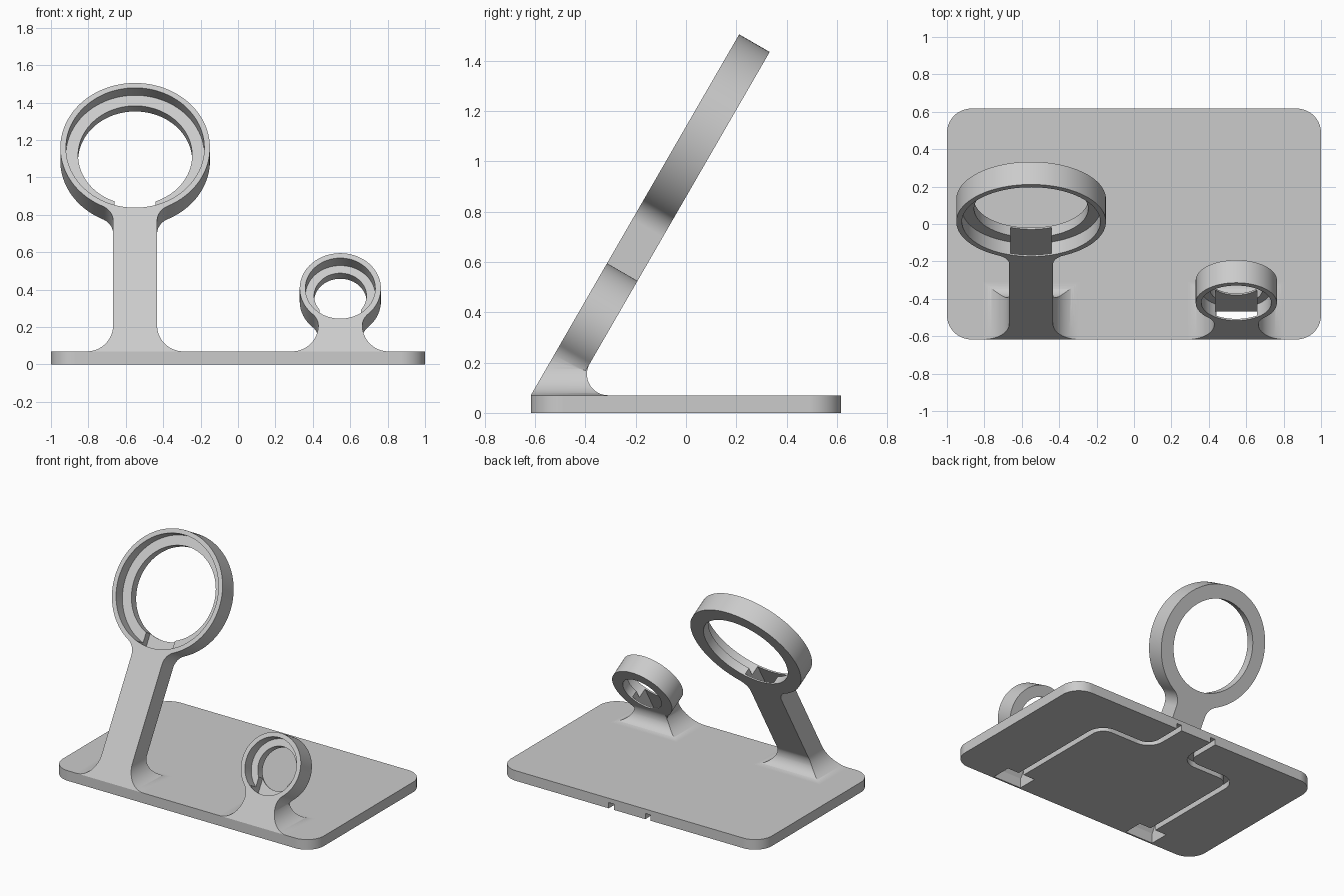
import bpy, bmesh, math
from mathutils import Vector

if "Cube" in bpy.data.objects:
    bpy.data.objects.remove(bpy.data.objects["Cube"], do_unlink=True)

# Shared dimensions
DEPTH, TOP, LEAN = 0.617, 0.07, math.radians(60)
THICK, HALF_STEM, WALL = 0.14, 0.1175, 0.01
FILLET, BACK_FILLET = 0.14, 0.084
SLOT = HALF_STEM - WALL + 0.0025
CO, SI = math.cos(LEAN), math.sin(LEAN)

grey = bpy.data.materials.new("plain_grey")
grey.use_nodes = True
grey.diffuse_color = (0.6, 0.6, 0.6, 1)
grey.node_tree.nodes["Principled BSDF"].inputs["Base Color"].default_value = (0.6, 0.6, 0.6, 1)


def arc(cx, cy, r, a0, a1, n=24):
    return [(cx + r * math.cos(a0 + (a1 - a0) * i / n),
             cy + r * math.sin(a0 + (a1 - a0) * i / n)) for i in range(n + 1)]


def lean_yz(v, w):
    """Side-view point at distance v up the leaning front plane, w behind it."""
    return (-DEPTH + CO * v + SI * w, TOP + SI * v - CO * w)


def prism(name, pts, place, d0, d1):
    """Extrude a 2D outline between two depths, placed by a mapping."""
    bm = bmesh.new()
    rings = [[bm.verts.new(place(a, b, d)) for a, b in pts] for d in (d0, d1)]
    for ring in rings:
        bm.faces.new(ring)
    for i in range(len(pts)):
        j = (i + 1) % len(pts)
        bm.faces.new((rings[0][i], rings[0][j], rings[1][j], rings[1][i]))
    bmesh.ops.recalc_face_normals(bm, faces=bm.faces)
    mesh = bpy.data.meshes.new(name)
    bm.to_mesh(mesh)
    bm.free()
    mesh.materials.append(grey)
    obj = bpy.data.objects.new(name, mesh)
    bpy.context.collection.objects.link(obj)
    return obj


def along_x(y, z, d):
    return Vector((d, y, z))


def along_y(x, z, d):
    return Vector((x, d, z))


def along_z(x, y, d):
    return Vector((x, y, d))


def activate(obj):
    bpy.ops.object.select_all(action="DESELECT")
    obj.select_set(True)
    bpy.context.view_layer.objects.active = obj


def combine(obj, other, operation):
    activate(obj)
    mod = obj.modifiers.new("combine", "BOOLEAN")
    mod.operation, mod.solver, mod.object = operation, "EXACT", other
    bpy.ops.object.modifier_apply(modifier=mod.name)
    bpy.data.objects.remove(other, do_unlink=True)


def finish(obj):
    activate(obj)
    bpy.ops.object.shade_smooth_by_angle(angle=math.radians(30))
    mod = obj.modifiers.new("even_normals", "WEIGHTED_NORMAL")
    mod.keep_sharp = True


def cable_slot(x, v_top):
    """Hollow that runs down the stem and out through the bottom of the base."""
    back = -DEPTH + (THICK - WALL) / SI
    front = -DEPTH + WALL / SI
    pts = [lean_yz(v_top, WALL), lean_yz(v_top, THICK - WALL),
           (back, TOP), (back, -0.05), (front, -0.05), (front, TOP)]
    return prism("slot_cutter", pts, along_x, x - SLOT, x + SLOT)


def foot(x):
    """Flared foot: side fillets crossed with the fillet behind the stem."""
    pi = math.pi
    side = arc(HALF_STEM + FILLET, TOP + FILLET, FILLET, pi, 1.5 * pi)
    side.append((HALF_STEM + FILLET, 0.05))
    outline = [(x + a, b) for a, b in side] + [(x - a, b) for a, b in reversed(side)]
    flare = prism("foot", outline, along_y, -0.8, 0)

    heel = -DEPTH + THICK / SI
    cy = heel + BACK_FILLET / math.tan(LEAN / 2)
    rise = 0.19
    profile = [(-DEPTH, TOP), (-DEPTH + rise / math.tan(LEAN), TOP + rise),
               (heel + rise / math.tan(LEAN), TOP + rise)]
    profile += arc(cy, TOP + BACK_FILLET, BACK_FILLET, pi * 5 / 6, 1.5 * pi)
    profile += [(cy, 0.05), (-0.58, 0.05)]
    combine(flare, prism("heel", profile, along_x, x - 0.4, x + 0.4), "INTERSECT")
    return flare


def stand(name, x, vc, r_out, r_recess, r_hole):
    """Leaning stem that blends into a stepped ring."""
    def leaning(u, v, w):
        return Vector((x + u, *lean_yz(v, w)))

    blend = 0.1
    cu = HALF_STEM + blend
    cv = vc - math.sqrt((r_out + blend) ** 2 - cu ** 2)
    half = [(HALF_STEM, 0)]
    half += arc(cu, cv, blend, math.pi, math.atan2(vc - cv, -cu), 12)
    half += arc(0, vc, r_out, math.atan2(cv - vc, cu), math.pi / 2, 48)[1:]
    outline = half + [(-u, v) for u, v in reversed(half[:-1])]
    body = prism(name, outline, leaning, 0, THICK)
    combine(body, foot(x), "UNION")

    # Recess, through hole and cable slot
    for r, w in ((r_recess, 0.08), (r_hole, 0.2)):
        circle = arc(0, vc, r, 0, math.tau, 96)[:-1]
        combine(body, prism("ring_cutter", circle, leaning, -0.05, w), "DIFFERENCE")
    combine(body, cable_slot(x, vc), "DIFFERENCE")
    finish(body)


def groove(side):
    """Underside cable groove with two rounded bends, leaving at the back."""
    x0, x1, y, r, h = 0.55, 0.14, 0.33, 0.1, 0.02
    pi = math.pi

    def edge(o):
        pts = [(x0 + o, -0.5)]
        pts += arc(x0 - r, y - r, r + o, 0, pi / 2, 12)
        pts += arc(x1 + r, y + r, r - o, 1.5 * pi, pi, 12)
        return pts + [(x1 + o, 0.7)]

    pts = edge(h) + edge(-h)[::-1]
    return prism("groove_cutter", [(side * a, b) for a, b in pts], along_z, -0.05, 0.04)


# Base plate with rounded corners
corner = 0.13
plate = []
for k, (sx, sy) in enumerate(((1, 1), (-1, 1), (-1, -1), (1, -1))):
    plate += arc(sx * (1 - corner), sy * (DEPTH - corner), corner,
                 k * math.pi / 2, (k + 1) * math.pi / 2, 16)
base = prism("base_plate", plate, along_z, 0, TOP)

# Pockets under the stands and cable grooves
for side in (-1, 1):
    combine(base, cable_slot(side * 0.55, 0.3), "DIFFERENCE")
    combine(base, groove(side), "DIFFERENCE")
finish(base)

# Two ring stands
stand("large_ring_stand", -0.55, 1.257, 0.4, 0.37, 0.305)
stand("small_ring_stand", 0.547, 0.389, 0.217, 0.187, 0.14)
